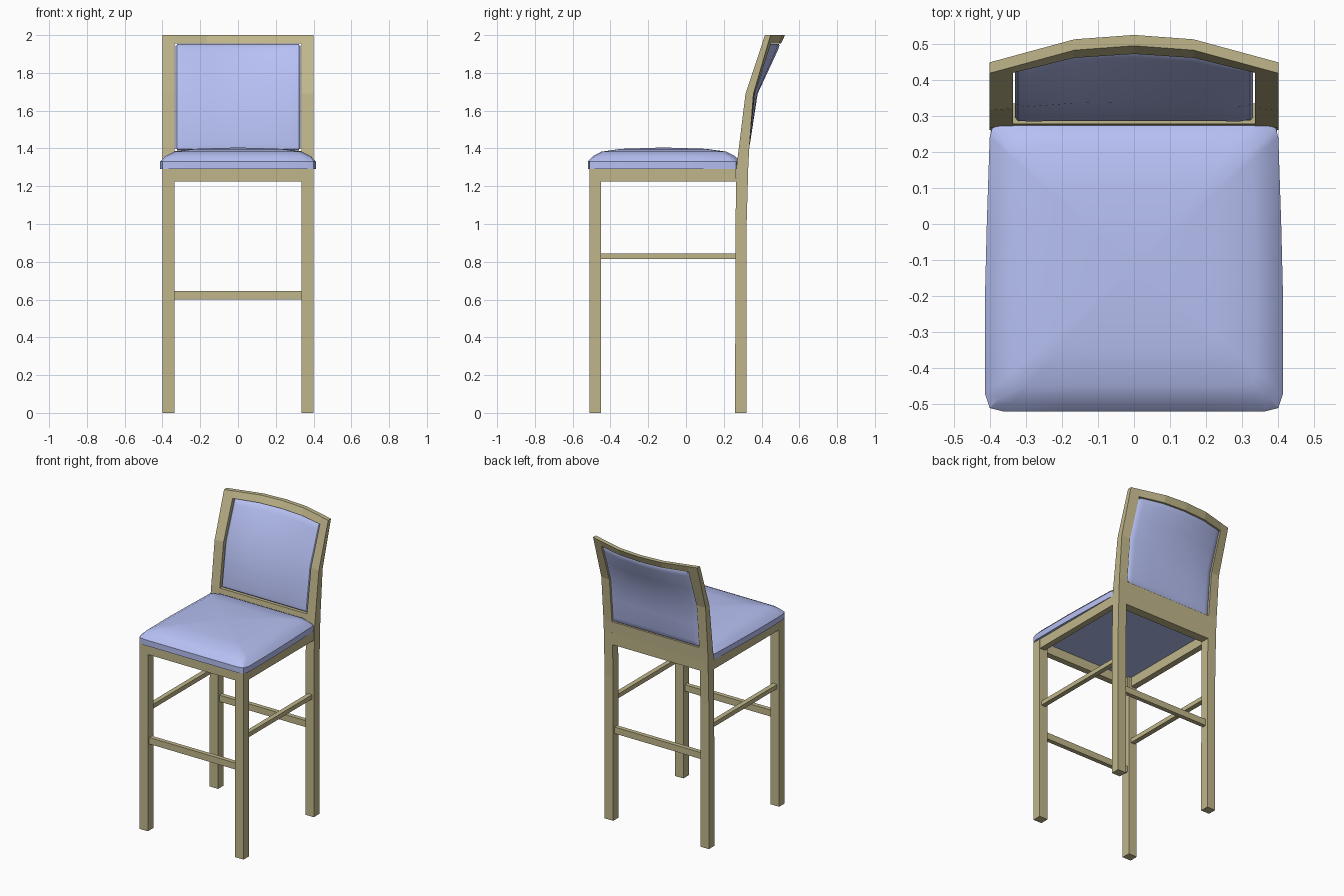
import bpy, bmesh
from mathutils import Vector

if "Cube" in bpy.data.objects:
    bpy.data.objects.remove(bpy.data.objects["Cube"])


def material(name, rgb):
    m = bpy.data.materials.new(name)
    m.diffuse_color = (*rgb, 1)
    m.use_nodes = True
    m.node_tree.nodes["Principled BSDF"].inputs["Base Color"].default_value = m.diffuse_color
    return m


WOOD = material("wood", (0.53, 0.47, 0.26))
FABRIC = material("fabric", (0.47, 0.53, 0.90))


def finish(name, bm, mat, smooth=False):
    bmesh.ops.recalc_face_normals(bm, faces=bm.faces)
    me = bpy.data.meshes.new(name)
    bm.to_mesh(me)
    bm.free()
    me.materials.append(mat)
    ob = bpy.data.objects.new(name, me)
    bpy.context.collection.objects.link(ob)
    if smooth:
        bpy.ops.object.select_all(action='DESELECT')
        ob.select_set(True)
        bpy.context.view_layer.objects.active = ob
        bpy.ops.object.shade_smooth_by_angle(angle=0.65)
    return ob


def box(name, x, y, z):
    bm = bmesh.new()
    bmesh.ops.create_cube(bm, size=1)
    for v in bm.verts:
        v.co = Vector([(a + b) / 2 + c * (b - a) for (a, b), c in zip((x, y, z), v.co)])
    return finish(name, bm, WOOD)


def lerp(t, pts):
    if t <= pts[0][0]:
        return pts[0][1]
    for (a, u), (b, v) in zip(pts, pts[1:]):
        if t <= b:
            return u + (v - u) * (t - a) / (b - a)
    return pts[-1][1]


# Side profile of the raked back, and its bow across the width
FRONT = [(0, 0.26), (1.0, 0.262), (1.3, 0.267), (1.69, 0.315), (2.0, 0.418)]
BACK = [(0, 0.32), (1.0, 0.321), (1.35, 0.331), (1.69, 0.357), (2.0, 0.448)]


def bow(x, z):
    return (0.076 * lerp(abs(x), [(0, 1), (0.165, 0.84), (0.4, 0)])
            * lerp(z, [(1.39, 0), (1.69, 0.3), (2.0, 1)]))


def slab(name, xs, zs, mat, pillow=(), smooth=False):
    """Closed sheet following the curved back; pillow insets the outer rings."""
    bm = bmesh.new()
    nx, nz = len(xs), len(zs)
    sides = []
    for pts, sign in ((FRONT, 1), (BACK, -1)):
        grid = []
        for i, x in enumerate(xs):
            col = []
            for j, z in enumerate(zs):
                ring = min(i, j, nx - 1 - i, nz - 1 - j)
                inset = pillow[min(ring, len(pillow) - 1)] if pillow else 0
                if sign < 0:
                    inset *= 0.5
                px, pz = x, z
                if pillow and i in (0, nx - 1) and j in (0, nz - 1):
                    px += 0.008 if i == 0 else -0.008
                    pz += 0.008 if j == 0 else -0.008
                col.append(bm.verts.new((px, lerp(z, pts) + bow(x, z) + sign * inset, pz)))
            grid.append(col)
        for i in range(nx - 1):
            for j in range(nz - 1):
                bm.faces.new((grid[i][j], grid[i + 1][j], grid[i + 1][j + 1], grid[i][j + 1]))
        sides.append(grid)
    rim = ([(i, 0) for i in range(nx)] + [(nx - 1, j) for j in range(1, nz)]
           + [(i, nz - 1) for i in range(nx - 2, -1, -1)] + [(0, j) for j in range(nz - 2, 0, -1)])
    f, b = sides
    for (i, j), (k, l) in zip(rim, rim[1:] + rim[:1]):
        bm.faces.new((f[i][j], f[k][l], b[k][l], b[i][j]))
    return finish(name, bm, mat, smooth)


# Legs, side aprons and side stretchers
for s, side in ((-1, "left"), (1, "right")):
    def span(a, b):
        return tuple(sorted((s * a, s * b)))
    box(f"front_leg_{side}", span(0.335, 0.4), (-0.51, -0.45), (0, 1.292))
    slab(f"back_post_{side}", span(0.335, 0.4), [0, 1.0, 1.3, 1.39, 1.69, 2.0], WOOD)
    box(f"side_apron_{side}", span(0.355, 0.397), (-0.455, 0.265), (1.225, 1.292))
    box(f"side_stretcher_{side}", span(0.352, 0.385), (-0.455, 0.265), (0.815, 0.845))

# Front apron, front and back stretchers
box("front_apron", (-0.34, 0.34), (-0.507, -0.465), (1.225, 1.292))
box("front_stretcher", (-0.34, 0.34), (-0.495, -0.465), (0.60, 0.645))
box("back_stretcher", (-0.34, 0.34), (0.275, 0.305), (0.60, 0.645))

# Rails of the back frame
rail_x = [-0.335, -0.165, 0, 0.165, 0.335]
slab("lower_back_rail", rail_x, [1.225, 1.3, 1.387], WOOD)
slab("top_rail", rail_x, [1.955, 2.0], WOOD)

# Padded back panel
slab("back_panel", [-0.33, -0.322, -0.295, -0.165, 0, 0.165, 0.295, 0.322, 0.33],
     [1.39, 1.398, 1.425, 1.55, 1.69, 1.82, 1.918, 1.944, 1.952],
     FABRIC, pillow=(0.017, 0.007, 0.001), smooth=True)

# Padded seat: plan outline lofted into a domed cushion
half = [(0, -0.52), (0.2, -0.52), (0.36, -0.52), (0.4, -0.51), (0.413, -0.47), (0.413, -0.2),
        (0.408, 0), (0.4, 0.24), (0.393, 0.266), (0.335, 0.288), (0.2, 0.288), (0, 0.288)]
outline = half + [(-x, y) for x, y in half[-2:0:-1]]
bm = bmesh.new()
rings = []
for k, z in ((1, 1.29), (1, 1.33), (0.93, 1.36), (0.82, 1.383), (0.55, 1.398)):
    rings.append([bm.verts.new((x * k, -0.12 + (y + 0.12) * k, z)) for x, y in outline])
n = len(outline)
for lo, hi in zip(rings, rings[1:]):
    for i in range(n):
        bm.faces.new((lo[i], lo[(i + 1) % n], hi[(i + 1) % n], hi[i]))
bm.faces.new(rings[0])
crown = bm.verts.new((0, -0.12, 1.405))
for i in range(n):
    bm.faces.new((rings[-1][i], rings[-1][(i + 1) % n], crown))
finish("seat_cushion", bm, FABRIC, smooth=True)
